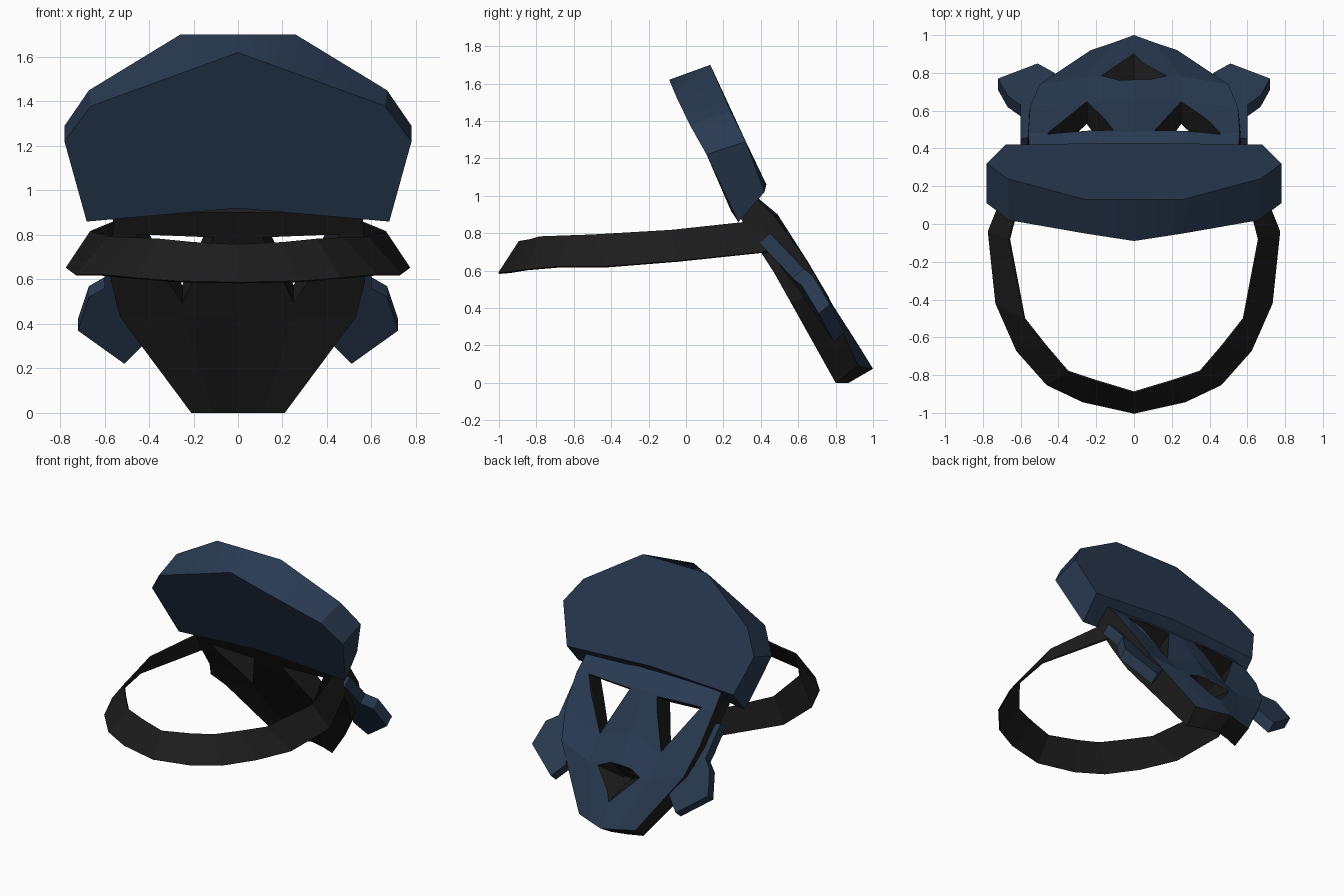
import bpy
import bmesh
import math
from mathutils import Vector

cube = bpy.data.objects.get("Cube")
if cube:
    bpy.data.objects.remove(cube)


def material(name, rgb):
    mat = bpy.data.materials.new(name)
    mat.use_nodes = True
    col = (*rgb, 1)
    mat.diffuse_color = col
    bsdf = mat.node_tree.nodes["Principled BSDF"]
    bsdf.inputs["Base Color"].default_value = col
    bsdf.inputs["Roughness"].default_value = 0.8
    return mat


navy = material("navy", (0.022, 0.042, 0.082))
black = material("black", (0.012, 0.012, 0.012))


def add_mesh(name, bm, mats):
    bmesh.ops.recalc_face_normals(bm, faces=bm.faces)
    mesh = bpy.data.meshes.new(name)
    bm.to_mesh(mesh)
    bm.free()
    for m in mats:
        mesh.materials.append(m)
    obj = bpy.data.objects.new(name, mesh)
    bpy.context.collection.objects.link(obj)
    return obj


def flip(points):
    """Mirror image in reverse order, without the points on the centre line."""
    return [(-x, y, z) for x, y, z in reversed(points) if x > 0]


def both_sides(half):
    return half + flip(half)


def prism(name, ring_a, ring_b, mats):
    """Solid between two matching outlines."""
    bm = bmesh.new()
    a = [bm.verts.new(p) for p in ring_a]
    b = [bm.verts.new(p) for p in ring_b]
    bm.faces.new(a)
    bm.faces.new(b)
    for i in range(len(a)):
        j = (i + 1) % len(a)
        bm.faces.new((a[i], a[j], b[j], b[i]))
    return add_mesh(name, bm, mats)


# Tilted cap above the face
cap_inner = [(0, -.09, 1.62), (.26, -.05, 1.525), (.66, .02, 1.38),
             (.78, .11, 1.22), (.68, .28, .86), (0, .24, .92)]
cap_outer = [(0, .13, 1.70), (.26, .13, 1.70), (.67, .24, 1.45),
             (.78, .32, 1.29), (.68, .42, 1.02), (0, .43, 1.06)]
cap = prism("cap", both_sides(cap_inner), both_sides(cap_outer), [navy])
bpy.ops.object.select_all(action='DESELECT')
cap.select_set(True)
bpy.context.view_layer.objects.active = cap
bpy.ops.object.shade_smooth_by_angle(angle=math.radians(30))

# Face plate: rows from the centre line to the edge, outside and inside
outside = [[(0, .37, 1.0), (.25, .37, 1.0), (.55, .37, .99)],
           [(0, .49, .90), (.25, .49, .90), (.56, .48, .88)],
           [(0, .65, .65), (.25, .65, .57), (.55, .62, .69)],
           [(0, .78, .43), (.25, .78, .42), (.50, .74, .49)],
           [(0, 1.0, .075), (.11, .96, .08), (.23, .92, .09)]]
inside = [[(0, .28, .90), (.25, .28, .90), (.56, .28, .90)],
          [(0, .38, .73), (.25, .38, .73), (.57, .38, .73)],
          [(0, .47, .59), (.25, .47, .59), (.57, .47, .59)],
          [(0, .57, .43), (.25, .57, .43), (.53, .56, .43)],
          [(0, .87, 0), (.11, .84, 0), (.21, .80, 0)]]
bm = bmesh.new()
rims = []
for rows, slot in ((outside, 0), (inside, 1)):
    grid = [[bm.verts.new(p) for p in flip(row) + row] for row in rows]
    for r, s in zip(grid, grid[1:]):
        for k in range(len(r) - 1):
            face = bm.faces.new((r[k], r[k + 1], s[k + 1], s[k]))
            face.material_index = slot
    rims.append(grid[0] + [r[-1] for r in grid[1:-1]]
                + grid[-1][::-1] + [r[0] for r in grid[-2:0:-1]])
for i in range(len(rims[0])):
    j = (i + 1) % len(rims[0])
    face = bm.faces.new((rims[0][i], rims[0][j], rims[1][j], rims[1][i]))
    face.material_index = 1
plate = add_mesh("face_plate", bm, [navy, black])

# Eye openings go right through, the nose is a tapering pit
inward = Vector((0, -.836, -.548))
clearance = .08


def cut(name, outline, depth, taper):
    pts = [Vector(p) for p in outline]
    mid = sum(pts, Vector()) / len(pts)
    flare = 1 + (1 - taper) * clearance / depth
    front = [mid + (p - mid) * flare - inward * clearance for p in pts]
    back = [mid + (p - mid) * taper + inward * depth for p in pts]
    cutter = prism(name, front, back, [navy, black])
    for f in cutter.data.polygons:
        f.material_index = 1
    cutter.hide_render = True
    cutter.hide_set(True)
    mod = plate.modifiers.new(name, 'BOOLEAN')
    mod.operation = 'DIFFERENCE'
    mod.solver = 'EXACT'
    mod.object = cutter


for side, label in ((1, "left"), (-1, "right")):
    cut(label + "_eye_cutter",
        [(side * .46, .47, .89), (side * .11, .50, .89), (side * .25, .65, .575)], .4, 1)
cut("nose_cutter", [(-.18, .79, .42), (-.08, .765, .455), (.08, .765, .455),
                    (.18, .79, .42), (0, .895, .235)], .13, .2)

# Side arms with ear tabs
ear = [(.60, .45, .80), (.60, .63, .61), (.67, .68, .57), (.72, .77, .42),
       (.51, .85, .27), (.42, .80, .36), (.53, .66, .55), (.54, .46, .79)]
ears = prism("ear_tabs", ear, [(x, y - .06, z - .05) for x, y, z in ear], [navy])
ears.modifiers.new("mirror", 'MIRROR')

# Head strap: slanted band from the middle of the back to the plate
low = [(0, -1, .585), (.27, -.94, .59), (.46, -.85, .605), (.62, -.67, .62),
       (.73, -.42, .62), (.77, -.04, .65), (.58, .44, .70)]
high = [(0, -.89, .755), (.20, -.83, .765), (.35, -.78, .78), (.47, -.64, .785),
        (.58, -.50, .79), (.66, -.08, .815), (.54, .38, .865)]
bm = bmesh.new()
a = [bm.verts.new(p) for p in both_sides(low)]
b = [bm.verts.new(p) for p in both_sides(high)]
# The outline starts at the back centre; the gap lies at the plate
gap = len(low) - 1
for i in range(len(a)):
    if i != gap:
        j = (i + 1) % len(a)
        bm.faces.new((a[i], a[j], b[j], b[i]))
strap = add_mesh("strap", bm, [black])
band = strap.modifiers.new("thickness", 'SOLIDIFY')
band.thickness = .01
band.offset = 0
